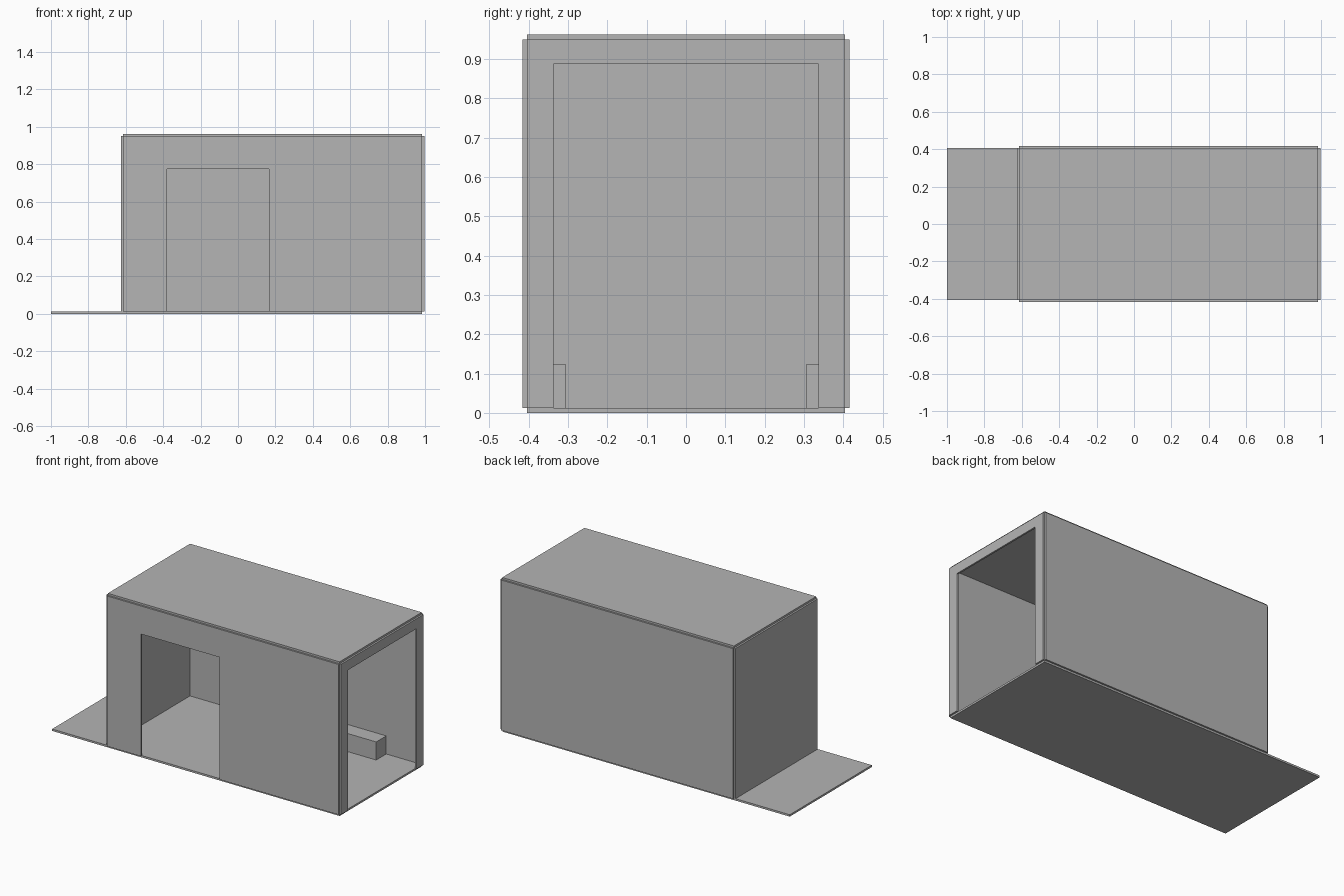
import bpy
import bmesh

if "Cube" in bpy.data.objects:
    bpy.data.objects.remove(bpy.data.objects["Cube"])

grey = bpy.data.materials.new("plain grey")
grey.diffuse_color = (0.46, 0.46, 0.46, 1)
grey.use_nodes = True
grey.node_tree.nodes["Principled BSDF"].inputs["Base Color"].default_value = grey.diffuse_color


def finish(name, bm):
    mesh = bpy.data.meshes.new(name)
    bmesh.ops.recalc_face_normals(bm, faces=bm.faces)
    bm.to_mesh(mesh)
    bm.free()
    mesh.materials.append(grey)
    obj = bpy.data.objects.new(name, mesh)
    bpy.context.collection.objects.link(obj)
    return obj


def box(name, x, y, z):
    """Box from (low, high) ranges on each axis."""
    bm = bmesh.new()
    bmesh.ops.create_cube(bm, size=1)
    for v in bm.verts:
        v.co = [(r[0] + r[1]) / 2 + c * (r[1] - r[0]) for c, r in zip(v.co, (x, y, z))]
    return finish(name, bm)


def doorway_wall(name, span, opening, z, head, place, depth):
    """Wall with a doorway cut up from its foot, extruded along depth."""
    outline = [(span[0], z[0]), (opening[0], z[0]), (opening[0], head), (opening[1], head),
               (opening[1], z[0]), (span[1], z[0]), (span[1], z[1]), (span[0], z[1])]
    bm = bmesh.new()
    face = bm.faces.new([bm.verts.new(place(u, w)) for u, w in outline])
    ext = bmesh.ops.extrude_face_region(bm, geom=[face])
    moved = [g for g in ext["geom"] if isinstance(g, bmesh.types.BMVert)]
    bmesh.ops.translate(bm, verts=moved, vec=depth)
    return finish(name, bm)


X0, X1 = -0.615, 0.985     # room length
Y = 0.405                  # room half width
Z = (0.012, 0.95)          # wall foot and head
T = 0.011                  # panel thickness

# Floor with porch, and roof
box("floor", (-1.0, X1), (-Y, Y), (0, Z[0]))
box("roof", (X0, X1), (-Y, Y), (Z[1], 0.962))

# Closed walls
box("back_wall", (X0, X1), (Y, Y + T), Z)
box("left_wall", (X0 - T, X0), (-Y, Y), Z)

# Walls with openings
doorway_wall("front_wall", (X0, X1), (-0.38, 0.165), Z, 0.775,
             lambda u, w: (u, -Y, w), (0, -T, 0))
doorway_wall("right_wall", (-Y, Y), (-0.337, 0.337), Z, 0.888,
             lambda u, w: (X1, u, w), (T, 0, 0))

# Benches along both long walls
box("back_bench", (0.3, 0.74), (0.306, Y), (Z[0], 0.125))
box("front_bench", (0.3, 0.74), (-Y, -0.306), (Z[0], 0.125))
